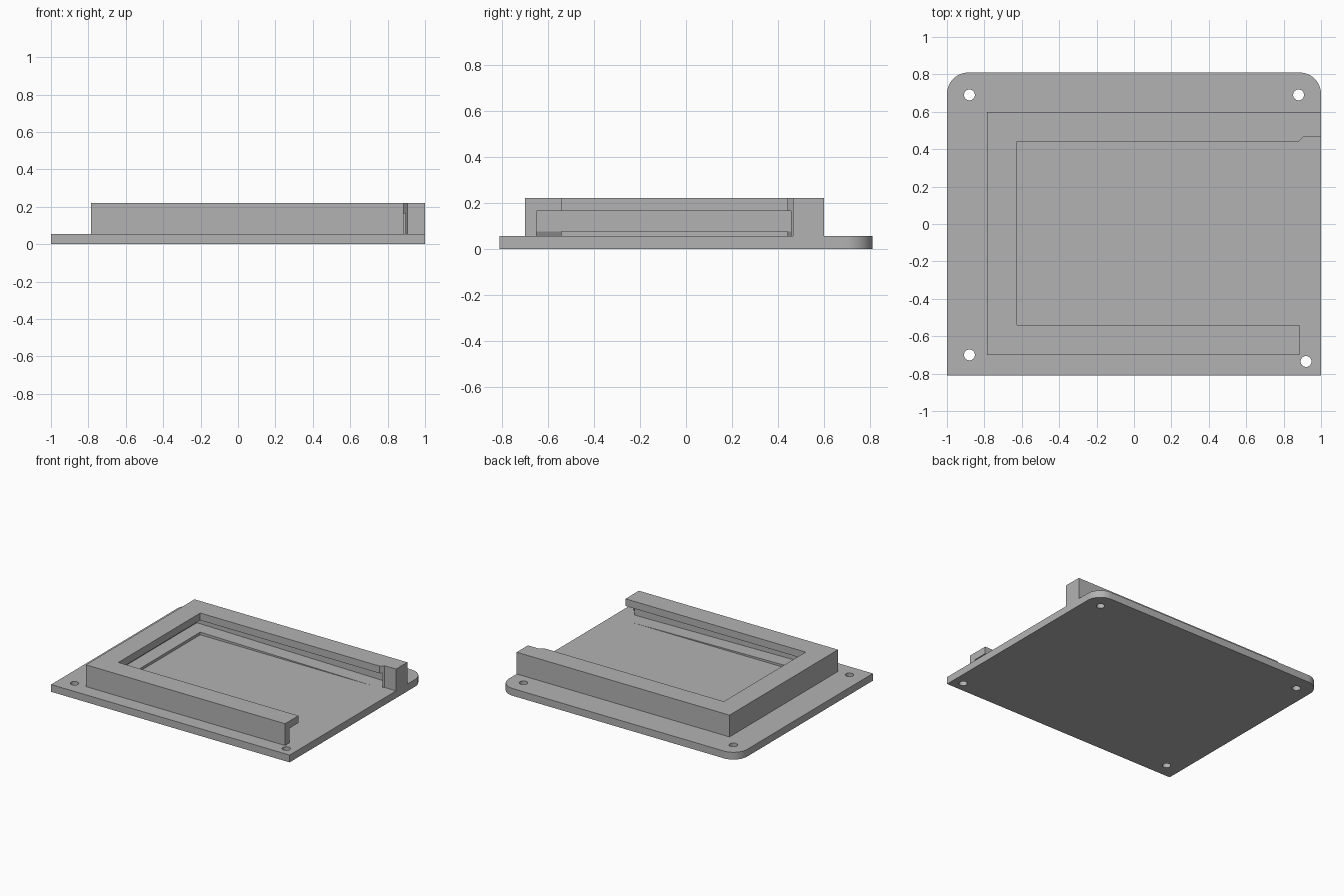
import bpy, bmesh
from math import sin, cos, pi, radians

old = bpy.data.objects.get("Cube")
if old:
    bpy.data.objects.remove(old, do_unlink=True)

grey = bpy.data.materials.new("matte_grey")
grey.use_nodes = True
grey.diffuse_color = (0.45, 0.45, 0.45, 1)
grey.node_tree.nodes["Principled BSDF"].inputs["Base Color"].default_value = grey.diffuse_color


def prism(name, outline, bottom, top):
    """Extrude a flat outline; top may be a height or a function of x."""
    height = top if callable(top) else (lambda x: top)
    bm = bmesh.new()
    low = [bm.verts.new((x, y, bottom)) for x, y in outline]
    high = [bm.verts.new((x, y, height(x))) for x, y in outline]
    bm.faces.new(low)
    bm.faces.new(high)
    for i in range(len(low)):
        j = (i + 1) % len(low)
        bm.faces.new((low[i], low[j], high[j], high[i]))
    bmesh.ops.recalc_face_normals(bm, faces=bm.faces)
    mesh = bpy.data.meshes.new(name)
    bm.to_mesh(mesh)
    bm.free()
    ob = bpy.data.objects.new(name, mesh)
    ob.data.materials.append(grey)
    bpy.context.collection.objects.link(ob)
    return ob


def arc(cx, cy, r, start, end, steps):
    return [(cx + r * cos(start + (end - start) * i / steps),
             cy + r * sin(start + (end - start) * i / steps)) for i in range(steps + 1)]


def activate(ob):
    bpy.ops.object.select_all(action='DESELECT')
    ob.select_set(True)
    bpy.context.view_layer.objects.active = ob


def cut(ob, cutter):
    mod = ob.modifiers.new("cut", 'BOOLEAN')
    mod.operation = 'DIFFERENCE'
    mod.solver = 'EXACT'
    mod.object = cutter
    activate(ob)
    bpy.ops.object.modifier_apply(modifier=mod.name)
    bpy.data.objects.remove(cutter, do_unlink=True)


PLATE_TOP, LIP_BOTTOM, LIP_TOP = 0.055, 0.165, 0.22

# Base plate with two rounded back corners and four screw holes
R = 0.115
outline = [(-1, -0.81), (1, -0.81)]
outline += arc(1 - R, 0.81 - R, R, 0, pi / 2, 12)
outline += arc(R - 1, 0.81 - R, R, pi / 2, pi, 12)
plate = prism("base_plate", outline, 0, PLATE_TOP)
for x, y in [(-0.88, 0.69), (0.88, 0.69), (-0.88, -0.70), (0.92, -0.735)]:
    cut(plate, prism("hole_cutter", arc(x, y, 0.029, 0, 2 * pi, 32)[:-1], -0.1, 0.2))
activate(plate)
bpy.ops.object.shade_smooth_by_angle(angle=radians(30))

# C-shaped holder frame, with a chamfered stop at the open end of the back rail
frame = prism("holder_frame", [
    (-0.785, -0.70), (0.885, -0.70), (0.885, -0.54), (-0.625, -0.54),
    (-0.625, 0.44), (0.88, 0.44), (0.905, 0.465), (1, 0.465),
    (1, 0.60), (-0.785, 0.60)], PLATE_TOP, LIP_TOP)

# Slot undercut beneath the lip
cut(frame, prism("slot_cutter", [
    (-0.73, -0.65), (1.1, -0.65), (1.1, 0.3), (0.895, 0.3),
    (0.895, 0.55), (-0.73, 0.55)], 0, LIP_BOTTOM))

# Guide ledge inside the slot, sloping down towards the open end
prism("guide_ledge", [
    (-0.73, -0.65), (0.82, -0.65), (0.82, -0.54), (-0.625, -0.54),
    (-0.625, 0.44), (0.82, 0.44), (0.82, 0.55), (-0.73, 0.55)],
    PLATE_TOP - 0.01, lambda x: PLATE_TOP + 0.02 * (0.82 - x) / 1.445)
